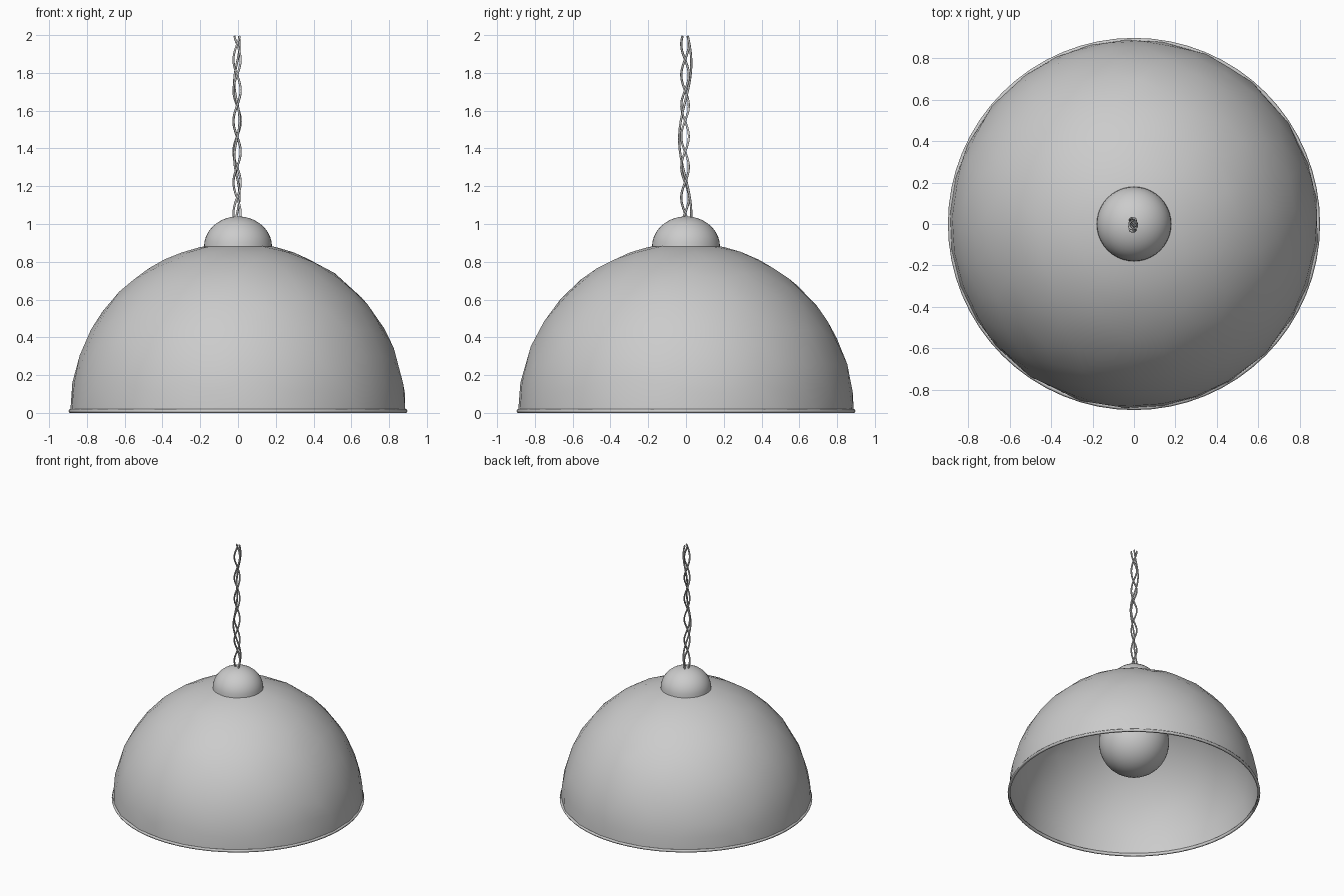
import bpy
import bmesh
from math import sin, cos, pi, radians

cube = bpy.data.objects.get("Cube")
if cube:
    bpy.data.objects.remove(cube)

grey = bpy.data.materials.new("light grey")
grey.use_nodes = True
grey.diffuse_color = (0.6, 0.6, 0.6, 1)
for node in grey.node_tree.nodes:
    if node.type == 'BSDF_PRINCIPLED':
        node.inputs["Base Color"].default_value = grey.diffuse_color


def add(name, data):
    obj = bpy.data.objects.new(name, data)
    bpy.context.collection.objects.link(obj)
    data.materials.append(grey)
    return obj


def lathe(name, profile, steps, closed=False):
    """Spin a list of (radius, height) points around the z axis."""
    bm = bmesh.new()
    verts = [bm.verts.new((r, 0, z)) for r, z in profile]
    edges = [bm.edges.new(pair) for pair in zip(verts, verts[1:])]
    if closed:
        edges.append(bm.edges.new((verts[-1], verts[0])))
    bmesh.ops.spin(bm, geom=verts + edges, cent=(0, 0, 0), axis=(0, 0, 1),
                   angle=2 * pi, steps=steps)
    bmesh.ops.remove_doubles(bm, verts=bm.verts, dist=0.0005)
    bmesh.ops.recalc_face_normals(bm, faces=bm.faces)
    mesh = bpy.data.meshes.new(name)
    bm.to_mesh(mesh)
    bm.free()
    mesh.shade_smooth()
    return add(name, mesh)


def arc(radius, height, base, start, end, count):
    """Points on an elliptical arc, angles measured up from the horizontal."""
    angles = [radians(start + (end - start) * i / count) for i in range(count + 1)]
    return [(radius * cos(a), base + height * sin(a)) for a in angles]


# Wide dome shade, with the coarse irregular facets of hand-beaten metal
shade = lathe("shade", arc(0.888, 0.89, 0.01, 0, 90, 14), 64)
facets = shade.modifiers.new("facets", 'DECIMATE')
facets.ratio = 0.25

# Rolled lip around the opening
lathe("shade_rim", [(0.88, 0), (0.892, 0), (0.898, 0.01), (0.892, 0.02), (0.88, 0.02)],
      64, closed=True)

# Domed cap on top
lathe("top_cap", arc(0.18, 0.16, 0.88, 0, 90, 10), 40)

# Round bulb with its neck and socket
lathe("bulb", arc(0.25, 0.25, 0.42, -90, 60, 16) + [(0.095, 0.7), (0.09, 0.87)], 40)


# Twisted hanging cord
def strand(name, path, bottom=1.02, top=1.995, count=60):
    curve = bpy.data.curves.new(name, 'CURVE')
    curve.dimensions = '3D'
    curve.bevel_depth = 0.006
    curve.bevel_resolution = 1
    curve.use_fill_caps = True
    line = curve.splines.new('POLY')
    line.points.add(count)
    for i, point in enumerate(line.points):
        z = bottom + (top - bottom) * i / count
        x, y = path(z)
        point.co = (x, y, z, 1)
    add(name, curve)


def helix(phase):
    def path(z):
        turn = 2 * pi * (z - 1.22) / 0.325 + phase
        return 0.019 * cos(turn) - 0.005, 0.02 * sin(turn) - 0.005
    return path


def loose(z):
    sway = 2 * pi * (z - 1.05) / 0.8
    return -0.006 + 0.014 * sin(2 * sway), 0.032 * cos(sway) - 0.004


strand("cord_strand_a", helix(0))
strand("cord_strand_b", helix(pi))
strand("cord_strand_loose", loose)
